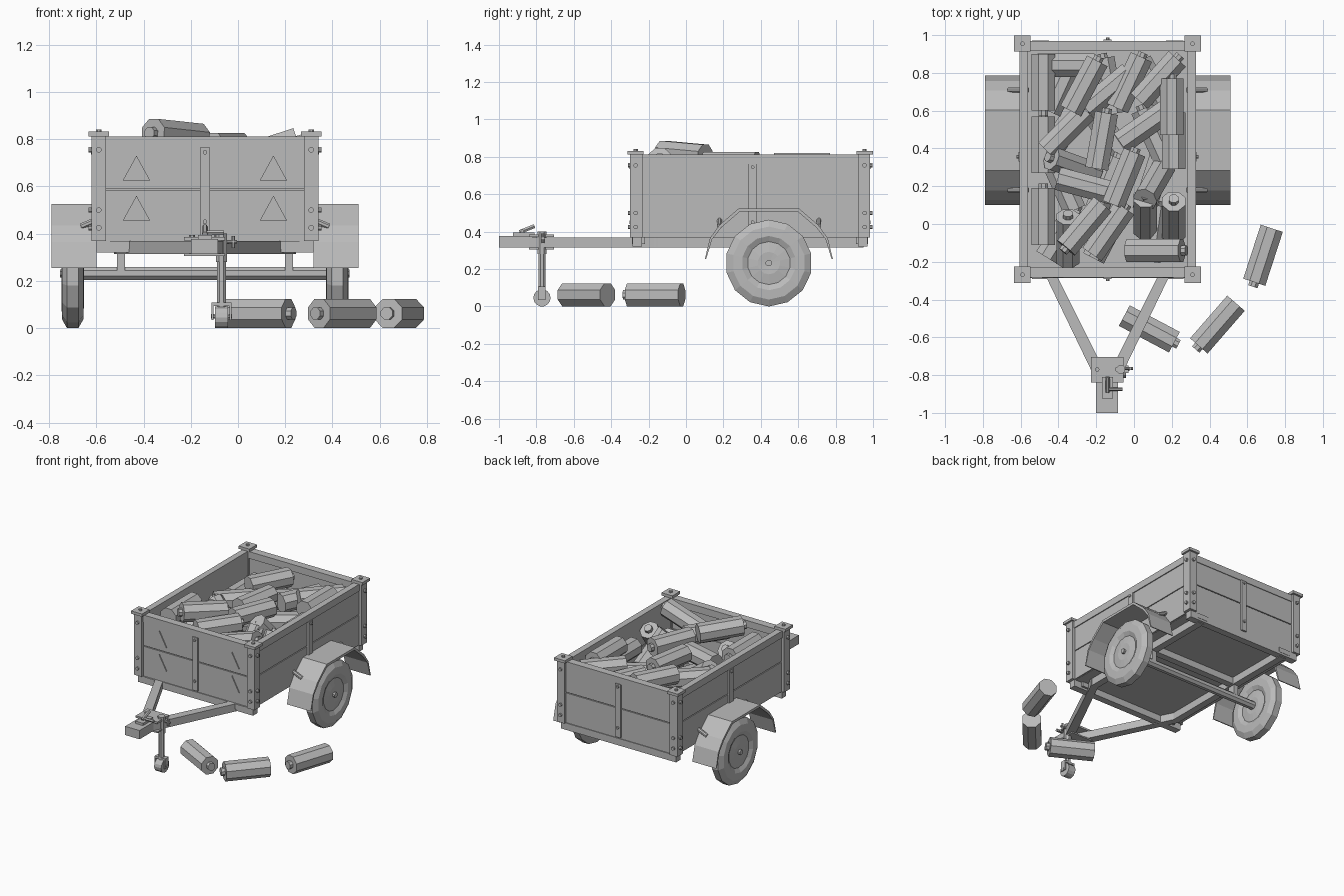
import bpy, bmesh, math, random
from mathutils import Vector, Matrix

GREY = bpy.data.materials.new("plain_grey")
GREY.diffuse_color = (0.5, 0.5, 0.5, 1)
CX, CY = -0.14, 0.343          # centre of the trailer body
HX, HY = 0.48, 0.642           # half size to the outside of the corner posts


def finish(name, bm):
    bmesh.ops.recalc_face_normals(bm, faces=bm.faces)
    me = bpy.data.meshes.new(name)
    bm.to_mesh(me)
    bm.free()
    me.materials.append(GREY)
    ob = bpy.data.objects.new(name, me)
    bpy.context.collection.objects.link(ob)
    return ob


def add_box(bm, x0, x1, y0, y1, z0, z1):
    m = Matrix.Translation(((x0 + x1) / 2, (y0 + y1) / 2, (z0 + z1) / 2))
    m = m @ Matrix.Diagonal((abs(x1 - x0), abs(y1 - y0), abs(z1 - z0), 1))
    bmesh.ops.create_cube(bm, size=1, matrix=m)


def boxes(name, items):
    bm = bmesh.new()
    for b in items:
        add_box(bm, *b)
    return finish(name, bm)


def add_rod(bm, a, b, r, n=8):
    a, b = Vector(a), Vector(b)
    d = b - a
    m = Matrix.Translation((a + b) / 2) @ d.to_track_quat('Z', 'Y').to_matrix().to_4x4()
    m = m @ Matrix.Rotation(math.pi / n, 4, 'Z')
    bmesh.ops.create_cone(bm, cap_ends=True, segments=n, radius1=r, radius2=r,
                          depth=d.length, matrix=m)


def rods(name, items):
    bm = bmesh.new()
    for i in items:
        add_rod(bm, *i)
    return finish(name, bm)


def extrude(name, pts, vec):
    """Closed outline of 3D points pushed along vec."""
    bm = bmesh.new()
    f = bm.faces.new([bm.verts.new(p) for p in pts])
    g = bmesh.ops.extrude_face_region(bm, geom=[f])
    bmesh.ops.translate(bm, vec=vec, verts=[v for v in g["geom"] if isinstance(v, bmesh.types.BMVert)])
    return finish(name, bm)


# Plank walls, top rails and centre straps
planks, rails, straps = [], [], []
for s in (-1, 1):
    xo, yo = CX + s * (HX - 0.02), CY + s * (HY - 0.02)
    for z0, z1 in ((0.37, 0.584), (0.59, 0.762)):
        planks.append((xo, xo - s * 0.035, CY - HY + 0.05, CY + HY - 0.05, z0, z1))
        planks.append((CX - HX + 0.05, CX + HX - 0.05, yo, yo - s * 0.035, z0, z1))
    # thin backing behind the gap between planks
    planks.append((xo - s * 0.008, xo - s * 0.028, CY - HY + 0.05, CY + HY - 0.05, 0.57, 0.60))
    planks.append((CX - HX + 0.05, CX + HX - 0.05, yo - s * 0.008, yo - s * 0.028, 0.57, 0.60))
    xr, yr = CX + s * (HX - 0.013), CY + s * (HY - 0.015)
    rails.append((xr, xr - s * 0.045, CY - HY + 0.05, CY + HY - 0.05, 0.762, 0.812))
    rails.append((CX - HX + 0.05, CX + HX - 0.05, yr, yr - s * 0.055, 0.762, 0.812))
    straps.append((xo - s * 0.01, xo + s * 0.012, 0.332, 0.38, 0.38, 0.764))
    straps.append((CX - 0.021, CX + 0.021, yo - s * 0.01, yo + s * 0.012, 0.38, 0.764))
boxes("plank_walls", planks)
boxes("top_rails", rails)
boxes("wall_straps", straps)

# Corner posts, caps and bolts
posts, caps, bolts = [], [], []
for sx in (-1, 1):
    for sy in (-1, 1):
        x, y = CX + sx * HX, CY + sy * HY
        posts.append((x, x - sx * 0.06, y, y - sy * 0.066, 0.37, 0.812))
        caps.append((x + sx * 0.014, x - sx * 0.073, y + sy * 0.014, y - sy * 0.073, 0.812, 0.832))
        bx, by = x - sx * 0.03, y - sy * 0.03
        bolts.append(((bx, by, 0.83), (bx, by, 0.842), 0.012))
        for z in (0.755, 0.5, 0.425):
            bolts.append(((x, by, z), (x + sx * 0.014, by, z), 0.012))
            bolts.append(((bx, y, z), (bx, y + sy * 0.012, z), 0.012))
for s in (-1, 1):
    for z in (0.745, 0.45):
        x, y = CX + s * (HX - 0.01), CY + s * (HY - 0.01)
        bolts.append(((x, 0.356, z), (x + s * 0.012, 0.356, z), 0.01))
        bolts.append(((CX, y, z), (CX, y + s * 0.012, z), 0.01))
boxes("corner_posts", posts)
boxes("post_caps", caps)
rods("bolts", bolts)

# Triangular reflectors on the front
for s in (-1, 1):
    for z in (0.455, 0.625):
        x, y = CX + s * 0.29, CY - HY + 0.021
        extrude("reflector", [(x - 0.058, y, z), (x + 0.058, y, z), (x, y, z + 0.106)], (0, -0.008, 0))

# Floor and chassis
boxes("floor", [(CX - 0.45, CX + 0.45, CY - 0.61, CY + 0.61, 0.368, 0.382)])
frame = [(CX - 0.46, CX + 0.46, y, y + 0.05, 0.32, 0.37) for y in (-0.285, 0.92)]
frame.append((CX - 0.36, CX + 0.36, 0.415, 0.465, 0.32, 0.368))
for s in (-1, 1):
    x = CX + s * 0.355
    frame += [(x - 0.025, x + 0.025, -0.17, 0.95, 0.315, 0.37),
              (x - 0.046, x + 0.046, -0.29, -0.22, 0.335, 0.37),
              (x - 0.046, x + 0.046, 0.91, 0.972, 0.335, 0.37),
              (x - 0.017, x + 0.017, 0.41, 0.47, 0.24, 0.32)]
boxes("chassis_frame", frame)

# Drawbar arms
for s in (-1, 1):
    pts = [(CX + s * x, y, 0.315) for x, y in
           ((0.385, -0.15), (0.33, -0.15), (0.265, -0.28), (0.02, -0.77), (0.02, -0.85), (0.05, -0.85), (0.325, -0.28))]
    extrude("drawbar_arm", pts, (0, 0, 0.055))

# Coupling head with lever
boxes("coupling", [(-0.2, -0.085, -1.0, -0.8, 0.315, 0.378), (-0.228, -0.055, -0.84, -0.705, 0.372, 0.386),
                   (-0.228, -0.055, -0.84, -0.705, 0.306, 0.316), (-0.17, -0.11, -0.925, -0.81, 0.378, 0.395)])
rods("coupling_lever", [((CX, -0.81, 0.43), (CX, -0.89, 0.398), 0.012, 6),
                        ((CX, -0.875, 0.404), (-0.06, -0.875, 0.404), 0.01, 6),
                        ((-0.195, -0.77, 0.38), (-0.195, -0.77, 0.395), 0.012, 6),
                        ((-0.09, -0.77, 0.38), (-0.09, -0.77, 0.395), 0.012, 6)])

# Jockey wheel
rods("jockey_post", [((-0.07, -0.77, 0.09), (-0.07, -0.77, 0.39), 0.02),
                     ((-0.07, -0.77, 0.28), (-0.07, -0.77, 0.40), 0.025),
                     ((-0.07, -0.765, 0.365), (-0.005, -0.765, 0.365), 0.008),
                     ((-0.02, -0.765, 0.34), (-0.02, -0.765, 0.39), 0.008)])
boxes("jockey_fork", [(-0.112, -0.104, -0.79, -0.75, 0.035, 0.10), (-0.036, -0.028, -0.79, -0.75, 0.035, 0.10),
                      (-0.112, -0.028, -0.79, -0.75, 0.094, 0.108)])
rods("jockey_wheel", [((-0.098, -0.77, 0.046), (-0.042, -0.77, 0.046), 0.046, 14),
                      ((-0.115, -0.77, 0.05), (-0.025, -0.77, 0.05), 0.01)])

# Axle, wheels and mudguards
AY, AZ, WR = 0.443, 0.232, 0.232
rods("axle", [((CX - 0.54, AY, AZ), (CX + 0.54, AY, AZ), 0.03)])
profile = [(0.036, 0.001), (0.04, 0.06), (0.032, 0.115), (0.047, 0.145), (0.045, 0.195), (0.024, WR)]
outline = profile + [(-x, r) for x, r in reversed(profile)]
N = 14
for s in (-1, 1):
    bm = bmesh.new()
    rings = [[bm.verts.new((CX + s * 0.56 + x, AY + r * math.sin(2 * math.pi * i / N),
                            AZ - r * math.cos(2 * math.pi * i / N))) for i in range(N)] for x, r in outline]
    for a, b in zip(rings, rings[1:]):
        for i in range(N):
            bm.faces.new((a[i], a[(i + 1) % N], b[(i + 1) % N], b[i]))
    bm.faces.new(rings[0])
    bm.faces.new(rings[-1])
    finish("wheel", bm)
    x = CX + s * 0.595
    rods("hub_cap", [((x, AY, AZ), (x + s * 0.018, AY, AZ), 0.018)])
    half = [(0.342, 0.255), (0.315, 0.365), (0.265, 0.435), (0.16, 0.525)]
    inner = [(0.335, 0.255), (0.303, 0.36), (0.253, 0.423), (0.155, 0.507)]
    arc = half + [(-y, z) for y, z in reversed(half)] + [(-y, z) for y, z in inner] + inner[::-1]
    extrude("mudguard", [(CX + s * 0.46, AY + y, z) for y, z in arc], (s * 0.19, 0, 0))
    rods("mudguard_brackets", [((CX + s * 0.42, y, 0.475), (CX + s * 0.525, y, 0.43), 0.014)
                               for y in (0.18, 0.71)])


# Canisters: eight-sided body with a small neck at one end
def canister(x, y, z, yaw, pitch=0):
    a, p = math.radians(yaw), math.radians(pitch)
    d = Vector((math.cos(a) * math.cos(p), math.sin(a) * math.cos(p), math.sin(p)))
    c = Vector((x, y, z))
    rods("canister", [(c - d * 0.16, c + d * 0.14, 0.0665), (c + d * 0.14, c + d * 0.165, 0.028)])


# Three on the ground
for c in ((0.68, -0.175, 0.0625, 252), (0.435, -0.54, 0.0625, 229), (0.09, -0.56, 0.0625, -28)):
    canister(*c)

# Visible top of the load
for c in ((-0.35, 0.84, 0.60, 0), (-0.26, 0.74, 0.745, 62), (-0.13, 0.71, 0.66, 40), (-0.02, 0.757, 0.68, 65),
          (0.135, 0.77, 0.73, 48), (0.2, 0.63, 0.76, 90), (0.21, 0.45, 0.68, 90), (0.06, 0.52, 0.62, 35),
          (-0.17, 0.45, 0.74, 80), (-0.35, 0.50, 0.68, 45), (-0.48, 0.74, 0.62, 270), (-0.48, 0.43, 0.60, 90),
          (-0.48, 0.05, 0.75, 90), (-0.33, 0.31, 0.63, 160, 35), (-0.25, 0.20, 0.70, -15),
          (-0.05, 0.25, 0.765, 68)):
    canister(*c)
for c in ((0.11, 0.22, 0.64, 60, -50), (0.06, 0.06, 0.62, 90, 55), (0.21, 0.04, 0.62, 90, 55),
          (-0.35, -0.07, 0.62, 90, 40), (-0.27, -0.02, 0.815, 230, 4), (-0.13, -0.03, 0.75, 55),
          (0.12, -0.14, 0.745, 0, 18)):
    canister(*c)

# Lower layer of the load
random.seed(4)
for i in range(4):
    for j in range(3):
        canister(-0.38 + j * 0.24, -0.04 + i * 0.26, 0.46 + 0.09 * random.random(), random.uniform(50, 130))
